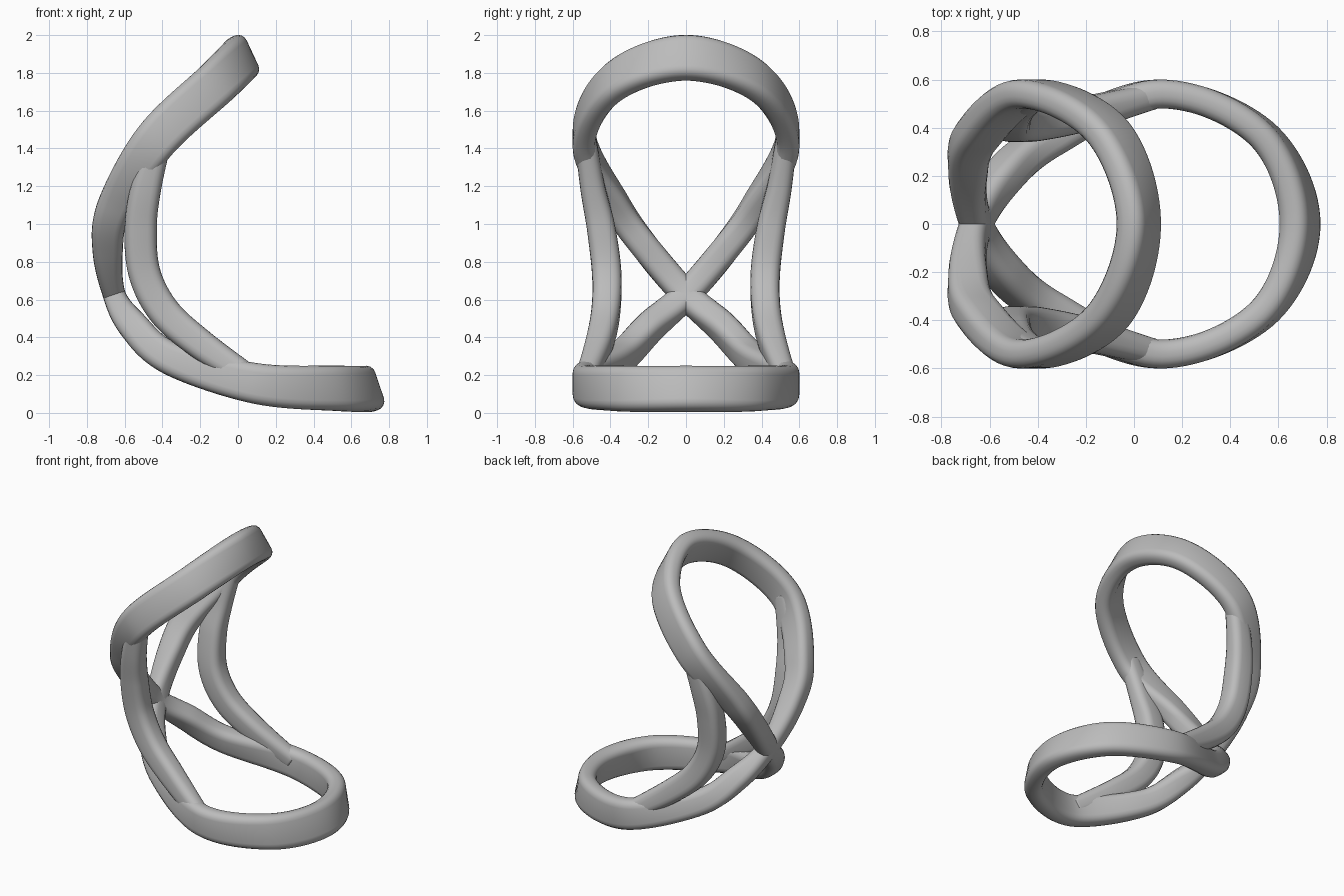
import bpy, bmesh
from math import sin, cos, pi
from mathutils import Vector

cube = bpy.data.objects.get("Cube")
if cube:
    bpy.data.objects.remove(cube)

grey = bpy.data.materials.new("grey")
grey.use_nodes = True
grey.diffuse_color = (0.5, 0.5, 0.5, 1)
grey.node_tree.nodes["Principled BSDF"].inputs["Base Color"].default_value = (0.5, 0.5, 0.5, 1)


def station(x, y, z, nx, nz, width, thick):
    """Centre, direction of the band's width, and the band's size."""
    return Vector((x, y, z)), Vector((nx, 0, nz)).normalized(), Vector((width, thick, 0))


def mirrored(s):
    return Vector((s[0].x, -s[0].y, s[0].z)), s[1], s[2]


def spline(a, b, c, d, t):
    return 0.5 * (2 * b + (c - a) * t + (2 * a - 5 * b + 4 * c - d) * t * t
                  + (3 * b - a - 3 * c + d) * t ** 3)


def resample(stations, closed, steps=14):
    n = len(stations)
    pick = (lambda i: stations[i % n]) if closed else (lambda i: stations[min(max(i, 0), n - 1)])
    out = []
    for i in range(n if closed else n - 1):
        four = [pick(i + k) for k in (-1, 0, 1, 2)]
        for k in range(steps):
            out.append([spline(*[s[c] for s in four], k / steps) for c in range(3)])
    if not closed:
        out.append(stations[-1])
    return out


def rounded_section(width, thick, corner=5):
    r = min(0.05, 0.42 * min(width, thick))
    pts = []
    for q, (sx, sy) in enumerate([(1, 1), (-1, 1), (-1, -1), (1, -1)]):
        for k in range(corner):
            a = (q + k / (corner - 1)) * pi / 2
            pts.append((sx * (width / 2 - r) + r * cos(a), sy * (thick / 2 - r) + r * sin(a)))
    return pts


def sweep(name, stations, closed):
    path = resample(stations, closed)
    n = len(path)
    bm = bmesh.new()
    rings = []
    for i, (p, normal, size) in enumerate(path):
        after = path[(i + 1) % n if closed else min(i + 1, n - 1)][0]
        before = path[i - 1 if closed else max(i - 1, 0)][0]
        tangent = (after - before).normalized()
        side = tangent.cross(normal).normalized()
        up = side.cross(tangent)
        rings.append([bm.verts.new(p + up * u + side * v) for u, v in rounded_section(size.x, size.y)])
    for i in range(n if closed else n - 1):
        a, b = rings[i], rings[(i + 1) % n]
        for k in range(len(a)):
            j = (k + 1) % len(a)
            bm.faces.new((a[k], a[j], b[j], b[k]))
    if not closed:
        bm.faces.new(rings[0])
        bm.faces.new(rings[-1])
    bmesh.ops.recalc_face_normals(bm, faces=bm.faces)
    for f in bm.faces:
        f.smooth = True
    mesh = bpy.data.meshes.new(name)
    bm.to_mesh(mesh)
    bm.free()
    mesh.materials.append(grey)
    obj = bpy.data.objects.new(name, mesh)
    bpy.context.collection.objects.link(obj)


# Figure-eight frame: back hoop, rear crossing, base hoop
top = station(0.02, 0, 1.88, -0.42, 0.9, 0.245, 0.125)
upper = [station(-0.11, 0.385, 1.75, -0.62, 0.78, 0.24, 0.12),
         station(-0.43, 0.54, 1.45, -0.72, 0.69, 0.23, 0.12),
         station(-0.65, 0.37, 1.1, -0.95, 0.3, 0.185, 0.145),
         station(-0.69, 0.21, 0.87, -1, 0, 0.16, 0.15)]
crossing = station(-0.655, 0, 0.625, -1, -0.35, 0.12, 0.15)
lower = [station(-0.55, 0.19, 0.455, -0.8, -0.6, 0.16, 0.15),
         station(-0.35, 0.35, 0.285, -0.5, -0.87, 0.175, 0.14),
         station(0.1, 0.54, 0.155, -0.1, -1, 0.215, 0.12),
         station(0.53, 0.375, 0.13, 0.15, -1, 0.24, 0.12)]
front = station(0.69, 0, 0.127, 0.32, -0.95, 0.245, 0.125)
loop = ([top] + upper + [crossing] + [mirrored(s) for s in lower] + [front]
        + lower[::-1] + [crossing] + [mirrored(s) for s in upper[::-1]])
sweep("figure_eight_frame", loop, True)

# Curved side struts joining the two hoops
strut = [station(-0.41, 0.535, 1.47, -0.9, 0.4, 0.13, 0.11),
         station(-0.485, 0.495, 1.2, -0.97, 0.25, 0.16, 0.13),
         station(-0.515, 0.45, 0.98, -1, 0, 0.17, 0.15),
         station(-0.495, 0.42, 0.74, -0.97, -0.25, 0.17, 0.155),
         station(-0.39, 0.425, 0.535, -0.75, -0.66, 0.17, 0.15),
         station(-0.2, 0.46, 0.365, -0.55, -0.83, 0.16, 0.14),
         station(0.07, 0.53, 0.18, -0.45, -0.9, 0.13, 0.11)]
sweep("left_strut", [mirrored(s) for s in strut], False)
sweep("right_strut", strut, False)
